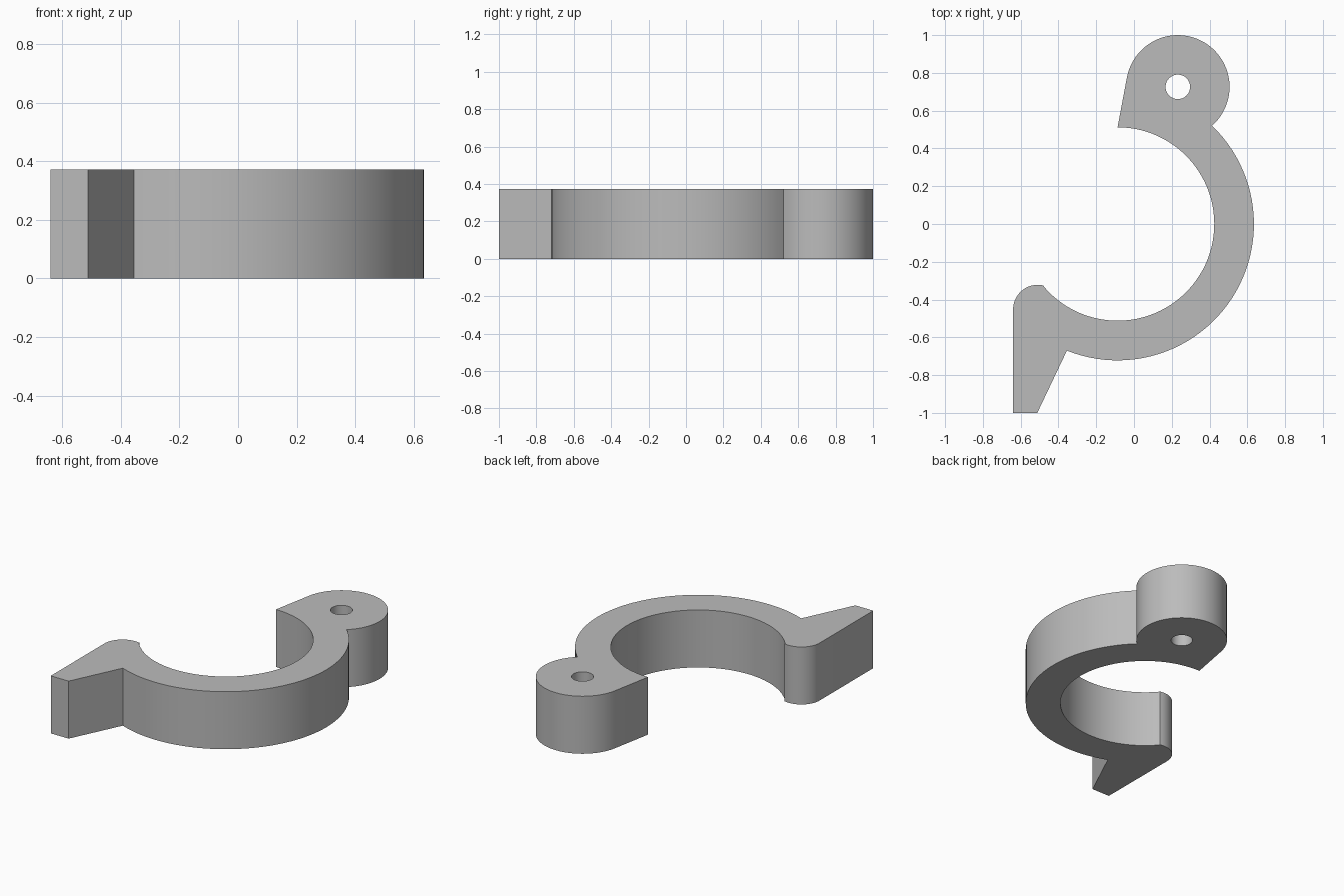
import bpy
import bmesh
from math import sin, cos, radians

HEIGHT = 0.372
RING = (-0.087, 0.0)
PIVOT = (0.232, 0.726)

cube = bpy.data.objects.get("Cube")
if cube:
    bpy.data.objects.remove(cube, do_unlink=True)


def arc(center, radius, start, end, steps):
    """Points along an arc, angles in degrees."""
    angles = [radians(start + (end - start) * i / steps) for i in range(steps + 1)]
    return [(center[0] + radius * cos(a), center[1] + radius * sin(a)) for a in angles]


def add_loop(bm, points):
    verts = [bm.verts.new((x, y, 0)) for x, y in points]
    return [bm.edges.new((v, verts[(i + 1) % len(verts)])) for i, v in enumerate(verts)]


# Outline: pivot lug, outer ring wall, lever, rounded tip, inner ring wall
outline = arc(PIVOT, 0.274, 169.4, -48.6, 44)
outline += arc(RING, 0.722, 46.2, -111.8, 48)[1:]
outline += [(-0.512, -1.0), (-0.64, -1.0)]
outline += arc((-0.51, -0.452), 0.13, 180, 76, 14)
outline += arc(RING, 0.512, -139.3, 90, 64)

bm = bmesh.new()
edges = add_loop(bm, outline)
# Pin hole through the lug
edges += add_loop(bm, arc(PIVOT, 0.065, 0, 348.75, 31))
bmesh.ops.triangle_fill(bm, use_beauty=True, use_dissolve=False, edges=edges)

# Raise the flat profile into a solid
top = bmesh.ops.extrude_face_region(bm, geom=bm.faces[:], use_keep_orig=True)
bmesh.ops.translate(bm, vec=(0, 0, HEIGHT),
                    verts=[g for g in top["geom"] if isinstance(g, bmesh.types.BMVert)])
bmesh.ops.recalc_face_normals(bm, faces=bm.faces[:])

mesh = bpy.data.meshes.new("clamp_half")
bm.to_mesh(mesh)
bm.free()
clamp = bpy.data.objects.new("clamp_half", mesh)
bpy.context.collection.objects.link(clamp)

# Plain grey
grey = bpy.data.materials.new("grey")
grey.use_nodes = True
color = (0.5, 0.5, 0.5, 1)
grey.diffuse_color = color
grey.node_tree.nodes["Principled BSDF"].inputs["Base Color"].default_value = color
mesh.materials.append(grey)

bpy.ops.object.select_all(action="DESELECT")
clamp.select_set(True)
bpy.context.view_layer.objects.active = clamp
bpy.ops.object.shade_smooth_by_angle(angle=radians(30))
